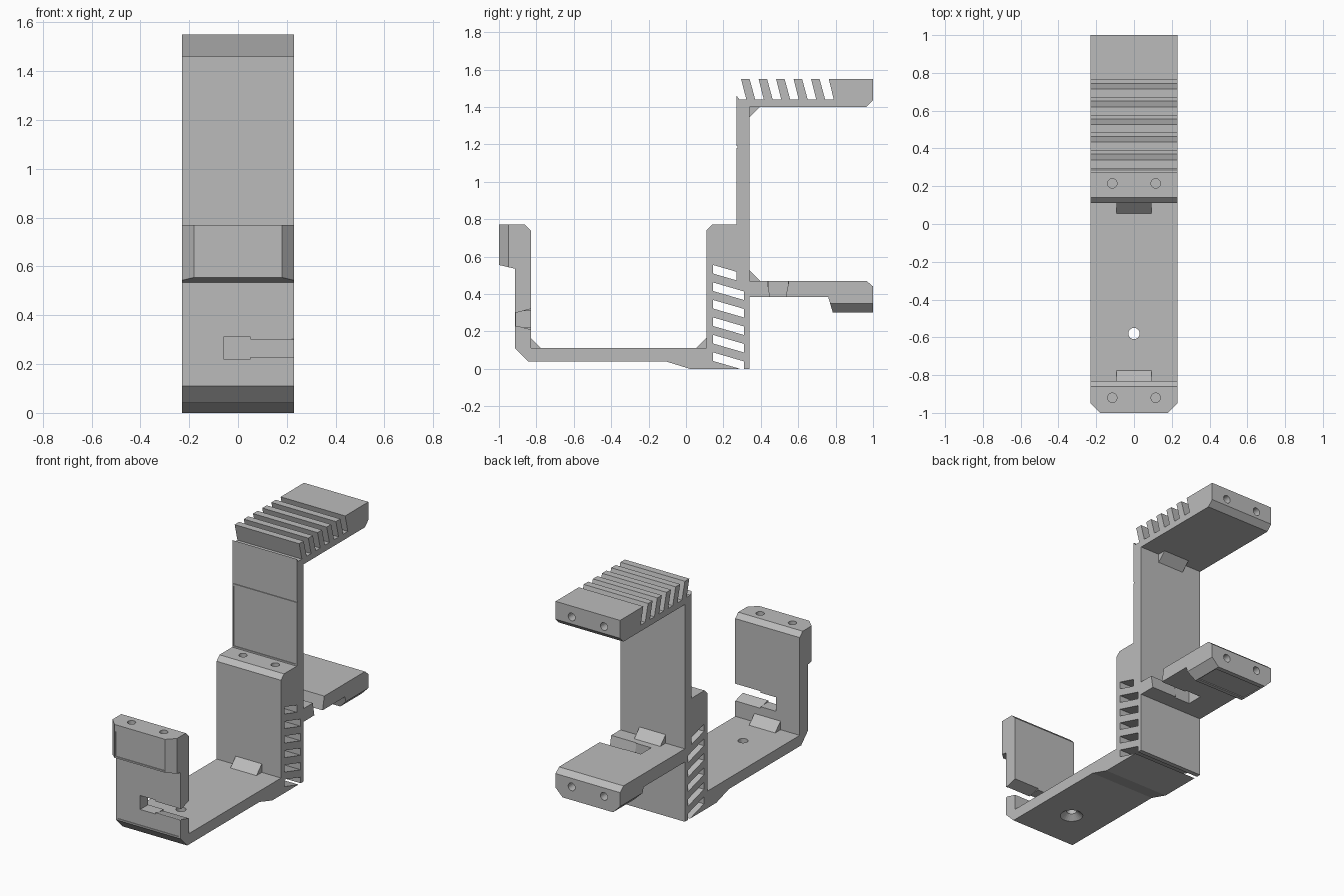
import bpy, bmesh
from mathutils import Vector

if "Cube" in bpy.data.objects:
    bpy.data.objects.remove(bpy.data.objects["Cube"])

grey = bpy.data.materials.new("plain grey")
grey.use_nodes = True
grey.diffuse_color = (0.5, 0.5, 0.5, 1)
grey.node_tree.nodes["Principled BSDF"].inputs["Base Color"].default_value = (0.5, 0.5, 0.5, 1)

HALF = 0.23      # half width of the bracket
HOLE_X = 0.115   # sideways offset of the screw holes


def make(name, bm):
    bmesh.ops.recalc_face_normals(bm, faces=bm.faces)
    mesh = bpy.data.meshes.new(name)
    bm.to_mesh(mesh)
    bm.free()
    mesh.materials.append(grey)
    ob = bpy.data.objects.new(name, mesh)
    bpy.context.collection.objects.link(ob)
    return ob


def prism(name, pts, axis, lo, hi):
    """Extrude a flat outline along one axis."""
    place = {"x": lambda a, b: (lo, a, b), "y": lambda a, b: (a, lo, b), "z": lambda a, b: (a, b, lo)}[axis]
    bm = bmesh.new()
    face = bm.faces.new([bm.verts.new(place(a, b)) for a, b in pts])
    ext = bmesh.ops.extrude_face_region(bm, geom=[face])
    shift = Vector([hi - lo if c == axis else 0 for c in "xyz"])
    bmesh.ops.translate(bm, vec=shift, verts=[v for v in ext["geom"] if isinstance(v, bmesh.types.BMVert)])
    return make(name, bm)


def box(name, x, y, z):
    return prism(name, [(x[0], y[0]), (x[1], y[0]), (x[1], y[1]), (x[0], y[1])], "z", *z)


def rod(name, centre, depth, r1, r2, turn=0):
    """Round cutter, upright or turned to lie along y."""
    bm = bmesh.new()
    bmesh.ops.create_cone(bm, cap_ends=True, segments=24, radius1=r1, radius2=r2, depth=depth)
    ob = make(name, bm)
    ob.location = centre
    ob.rotation_euler.x = turn
    return ob


def cut(target, cutter):
    cutter.hide_render = True
    mod = target.modifiers.new("cut", "BOOLEAN")
    mod.operation = "DIFFERENCE"
    mod.solver = "EXACT"
    mod.object = cutter
    bpy.context.view_layer.update()
    bpy.context.view_layer.objects.active = target
    bpy.ops.object.modifier_apply(modifier=mod.name)
    bpy.data.objects.remove(cutter)


# Main body: front hook, floor, column, rear shelf and top arm in one side outline
outline = [
    (-1, .77), (-1, .555), (-.915, .535), (-.915, .11), (-.845, .04), (-.11, .04), (.02, 0), (.34, 0),
    (.34, .385), (.76, .385), (.785, .30), (1, .30), (1, .44), (.965, .47), (.34, .47),
    (.34, 1.40), (.965, 1.40), (1, 1.435), (1, 1.55), (.763, 1.55), (.79, 1.44)]
# Slanted teeth along the top arm, from back to front
for i in range(4, -1, -1):
    y = .34 + .0935 * i
    outline += [(y + .03, 1.44), (y, 1.55), (y - .0455, 1.55), (y - .0175, 1.44)]
outline += [(.285, 1.44), (.27, 1.46), (.27, .77), (.14, .77), (.11, .74), (.11, .11),
            (-.83, .11), (-.83, .74), (-.86, .77)]
body = prism("bracket_body", outline, "x", -HALF, HALF)

# Slanted louvres through the column
for i in range(6):
    z, end = .555 - .0935 * i, (.27 if i == 0 else .31)
    drop = .048 * (end - .145) / .165
    cut(body, prism("louvre_cutter", [(.145, z), (.145, z - .046), (end, z - .046 - drop), (end, z - drop)],
                    "x", -.3, .3))

# Tapered cable slots open to the left: front wall and shelf
cut(body, prism("wall_slot", [(-.93, .225), (-.905, .23), (-.82, .207), (-.82, .323), (-.905, .30), (-.93, .305)],
                "x", .05, .3))
cut(body, box("wall_slot_end", (-.06, .051), (-.95, -.8), (.22, .31)))
cut(body, prism("shelf_slot", [(.432, .48), (.452, .37), (.53, .37), (.552, .48)], "x", .05, .3))
cut(body, box("shelf_slot_end", (-.06, .051), (.44, .545), (.3, .5)))

# Chamfered sides on the hook head and the shelf lip
for s in (-1, 1):
    cut(body, prism("hook_chamfer", [(s * .17, -1.01), (s * .25, -.93), (s * .25, -1.01)], "z", .5, .8))
    cut(body, prism("lip_chamfer", [(s * .17, .29), (s * .25, .37), (s * .25, .29)], "y", .7, 1.05))

# Shallow recessed panels
cut(body, box("hook_panel", (-.175, .175), (-1.1, -.994), (.565, .725)))
cut(body, box("wall_panel", (-.22, .22), (-.98, -.911), (.12, .52)))
cut(body, box("column_panel", (-.22, .22), (.2, .275), (.78, 1.165)))
cut(body, box("column_groove", (-.3, .3), (.2, .275), (1.18, 1.19)))
cut(body, box("lip_panel", (-.175, .175), (.81, .97), (.2, .306)))

# Screw holes
for s in (-1, 1):
    x = s * HOLE_X
    cut(body, rod("hook_hole", (x, -.92, .77), .3, .025, .025))
    cut(body, rod("column_hole", (x, .215, .77), .3, .025, .025))
    for z in (.385, 1.48):
        cut(body, rod("rear_hole", (x, 1, z), .3, .025, .025, 1.5708))
cut(body, rod("floor_hole", (0, -.58, .08), .2, .03, .03))
cut(body, rod("floor_countersink", (0, -.58, .05), .04, .08, .03))

# Small wedge gussets in the inner corners
for name, y, z, dy, dz in (("front_gusset", -.83, .11, 1, 1), ("column_gusset", .11, .11, -1, 1),
                           ("shelf_gusset", .34, .47, 1, 1), ("arm_gusset", .34, 1.40, 1, -1)):
    leg, sink = .055, .005
    prism(name, [(y - sink * dy, z - sink * dz), (y + leg * dy, z - sink * dz), (y + leg * dy, z),
                 (y, z + leg * dz), (y - sink * dy, z + leg * dz)], "x", -.093, .093)
